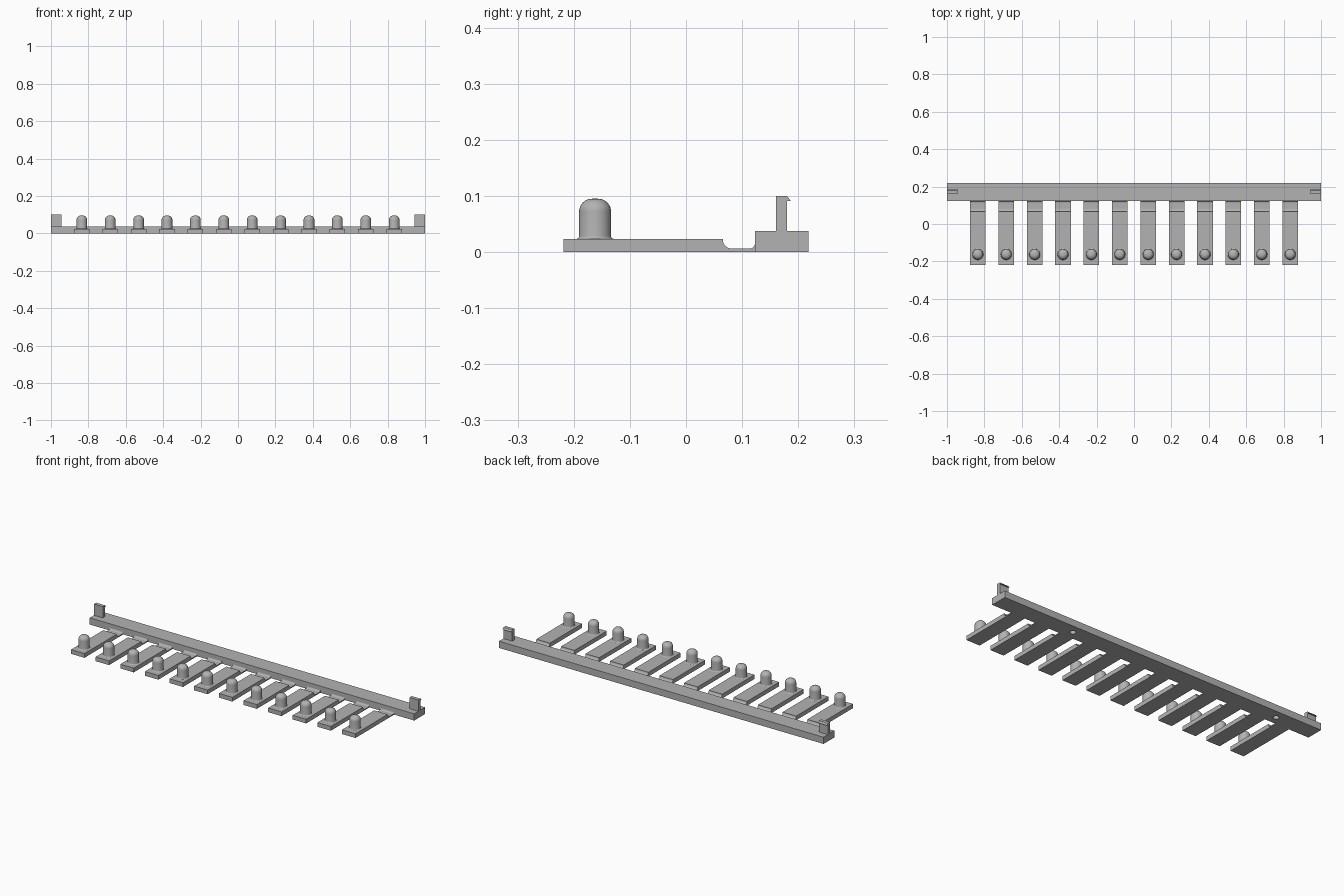
import bpy, bmesh, math

if "Cube" in bpy.data.objects:
    bpy.data.objects.remove(bpy.data.objects["Cube"], do_unlink=True)

grey = bpy.data.materials.new("plain_grey")
grey.use_nodes = True
GREY = (0.45, 0.45, 0.45, 1)
grey.diffuse_color = GREY
grey.node_tree.nodes["Principled BSDF"].inputs["Base Color"].default_value = GREY


def finish(name, bm, smooth=False):
    bmesh.ops.recalc_face_normals(bm, faces=bm.faces)
    mesh = bpy.data.meshes.new(name)
    bm.to_mesh(mesh)
    bm.free()
    mesh.materials.append(grey)
    obj = bpy.data.objects.new(name, mesh)
    bpy.context.collection.objects.link(obj)
    if smooth:
        bpy.ops.object.select_all(action='DESELECT')
        obj.select_set(True)
        bpy.context.view_layer.objects.active = obj
        bpy.ops.object.shade_smooth_by_angle(angle=math.radians(35))
    return obj


def extrude_profile(name, points, x0, x1):
    """Side profile of (y, z) points swept from x0 to x1."""
    bm = bmesh.new()
    face = bm.faces.new([bm.verts.new((x0, y, z)) for y, z in points])
    swept = bmesh.ops.extrude_face_region(bm, geom=[face])["geom"]
    verts = [v for v in swept if isinstance(v, bmesh.types.BMVert)]
    bmesh.ops.translate(bm, verts=verts, vec=(x1 - x0, 0, 0))
    return finish(name, bm)


def lathe(name, points, x, y, steps=32):
    """Outline of (radius, z) points spun about the vertical axis."""
    bm = bmesh.new()
    verts = [bm.verts.new((r, 0, z)) for r, z in points]
    edges = [bm.edges.new(pair) for pair in zip(verts, verts[1:])]
    bmesh.ops.spin(bm, geom=verts + edges, axis=(0, 0, 1), cent=(0, 0, 0),
                   angle=math.tau, steps=steps)
    bmesh.ops.remove_doubles(bm, verts=bm.verts, dist=1e-5)
    bmesh.ops.translate(bm, verts=bm.verts, vec=(x, y, 0))
    return finish(name, bm, True)


def arc(cx, cz, r, a0, a1, steps=8):
    angles = [math.radians(a0 + (a1 - a0) * i / steps) for i in range(steps + 1)]
    return [(cx + r * math.cos(a), cz + r * math.sin(a)) for a in angles]


# Long mounting bar
BACK, BAR_FRONT, BAR_TOP = 0.218, 0.123, 0.0375
bar = extrude_profile("mounting_bar", [(BAR_FRONT, 0), (BACK, 0), (BACK, BAR_TOP),
                                       (BAR_FRONT, BAR_TOP)], -1, 1)

# Two blind locating holes under the bar
for x in (0.53, -0.755):
    cutter = lathe("hole_cutter", [(0, -0.02), (0.015, -0.02), (0.015, 0.03), (0, 0.03)], x, 0.17)
    cutter.hide_render = True
    cutter.hide_set(True)
    cut = bar.modifiers.new("locating_hole", 'BOOLEAN')
    cut.operation, cut.solver, cut.object = 'DIFFERENCE', 'EXACT', cutter

# Hooked clip at each end of the bar
clip = [(0.16, BAR_TOP), (0.18, BAR_TOP), (0.18, 0.091), (0.187, 0.091),
        (0.18, 0.1), (0.16, 0.1)]
for side, x in (("right", -1), ("left", 0.945)):
    extrude_profile(side + "_clip", clip, x, x + 0.055)

# Keys: thick lever, thin hinge, round-topped peg
KEY_TOP, HINGE = 0.0235, 0.006
lever = ([(-BACK, 0), (BAR_FRONT, 0), (BAR_FRONT, 0.016)]
         + arc(0.113, HINGE + 0.01, 0.01, 0, -90)
         + arc(0.082, HINGE + 0.0165, 0.0165, -90, -180)
         + [(0.0655, KEY_TOP), (-BACK, KEY_TOP)])
del lever[2]
peg = ([(0.033, KEY_TOP)] + arc(0.0335, KEY_TOP + 0.005, 0.005, -90, -180, 4)
       + arc(0.0055, 0.072, 0.023, 0, 90) + [(0, 0.095)])
COUNT, REACH = 12, 0.835
for i in range(COUNT):
    x = -REACH + 2 * REACH * i / (COUNT - 1)
    extrude_profile(f"key_{i + 1}", lever, x - 0.0415, x + 0.0415)
    lathe(f"key_peg_{i + 1}", peg, x, -0.162)
